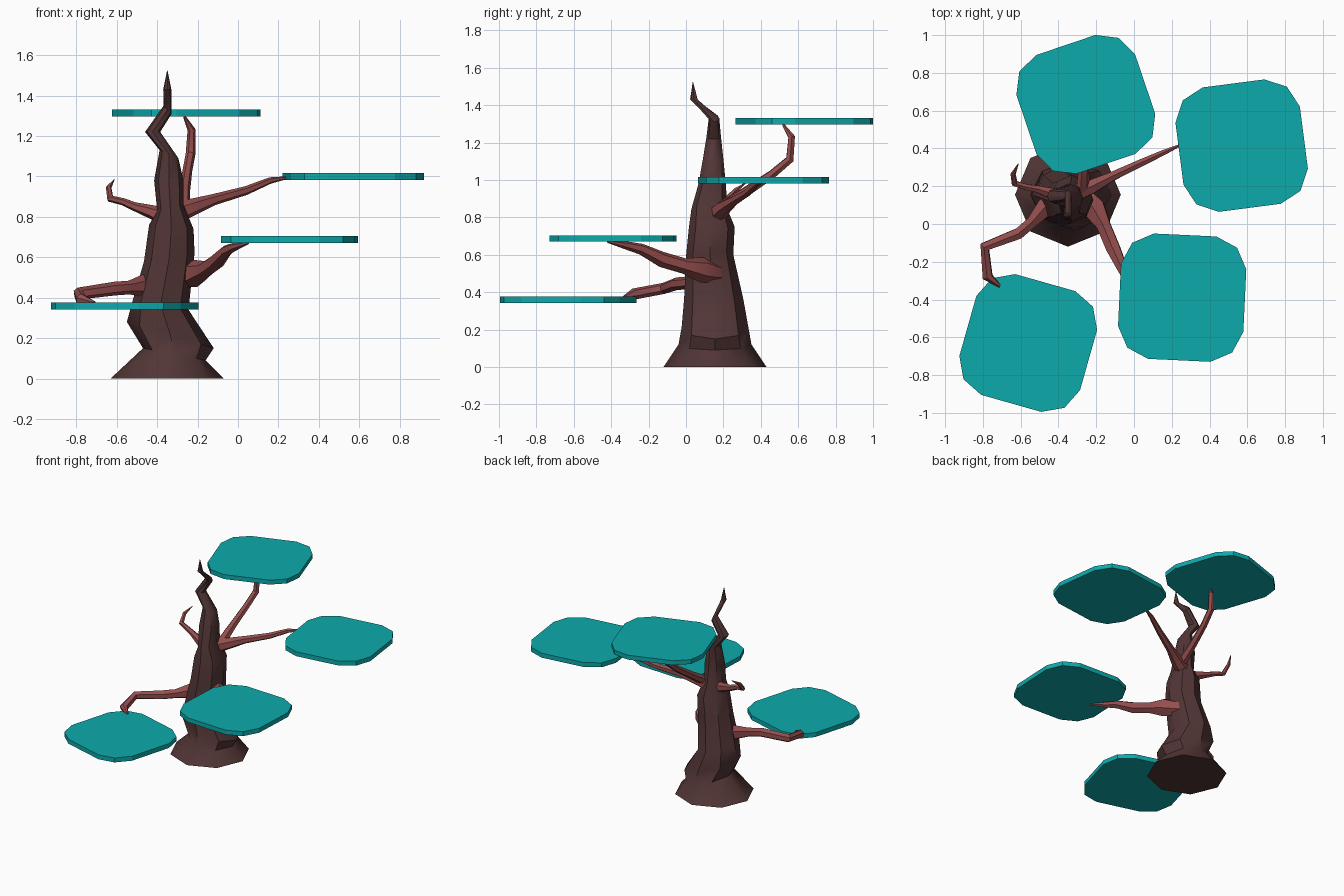
import bpy
from math import sin, cos, pi, radians, tau
from mathutils import Vector

if "Cube" in bpy.data.objects:
    bpy.data.objects.remove(bpy.data.objects["Cube"])


def material(name, rgb):
    m = bpy.data.materials.new(name)
    m.diffuse_color = (*rgb, 1)
    m.use_nodes = True
    m.node_tree.nodes["Principled BSDF"].inputs["Base Color"].default_value = m.diffuse_color
    return m


BARK = material("dark_bark", (0.085, 0.036, 0.036))
WOOD = material("red_wood", (0.30, 0.075, 0.075))
LEAF = material("teal_leaf", (0.004, 0.40, 0.41))


def loft(name, rings, mat, smooth=None):
    """Closed skin over rings of equal vertex count."""
    n = len(rings[0])
    verts = [v for r in rings for v in r]
    faces = [(k * n + i, k * n + (i + 1) % n, (k + 1) * n + (i + 1) % n, (k + 1) * n + i)
             for k in range(len(rings) - 1) for i in range(n)]
    faces.append(tuple(reversed(range(n))))
    faces.append(tuple(range(len(verts) - n, len(verts))))
    me = bpy.data.meshes.new(name)
    me.from_pydata(verts, [], faces)
    me.materials.append(mat)
    ob = bpy.data.objects.new(name, me)
    bpy.context.collection.objects.link(ob)
    if smooth:
        bpy.ops.object.select_all(action='DESELECT')
        ob.select_set(True)
        bpy.context.view_layer.objects.active = ob
        bpy.ops.object.shade_smooth_by_angle(angle=radians(smooth))
    return ob


def branch(name, pts, sides=6):
    """Tapering tube through (x, y, z, radius) points."""
    path = [Vector(p[:3]) for p in pts]
    rings, side = [], Vector((0, 0, 1))
    for k, p in enumerate(path):
        t = (path[min(k + 1, len(path) - 1)] - path[max(k - 1, 0)]).normalized()
        side = (side - t * side.dot(t)).normalized()
        up = t.cross(side)
        r = pts[k][3]
        rings.append([p + r * (side * cos(i * tau / sides) + up * sin(i * tau / sides))
                      for i in range(sides)])
    return loft(name, rings, WOOD, 40)


def platform(name, x, y, z, turn, h=0.034):
    """Flat square slab with two-segment rounded corners."""
    outline = []
    for q in range(4):
        for off, r in ((-26.5, 0.371), (26.5, 0.371), (45, 0.393)):
            a = radians(90 * q + off + turn)
            outline.append((x + r * cos(a), y + r * sin(a)))
    return loft(name, [[(u, v, w) for u, v in outline] for w in (z, z + h)], LEAF)


# Trunk: left x, left z, right x, right z, centre y, half depth
trunk = [(-.63, 0, -.07, 0, .155, .275),
         (-.47, .15, -.16, .09, .155, .195),
         (-.55, .28, -.12, .15, .155, .178),
         (-.52, .39, -.245, .34, .148, .158),
         (-.465, .58, -.215, .62, .127, .126),
         (-.44, .76, -.22, .74, .138, .122),
         (-.40, .83, -.27, .86, .125, .096),
         (-.415, .98, -.27, .98, .14, .073),
         (-.388, 1.13, -.295, 1.09, .145, .055),
         (-.46, 1.22, -.385, 1.22, .148, .04),
         (-.368, 1.35, -.328, 1.31, .15, .028),
         (-.37, 1.43, -.33, 1.43, .042, .02),
         (-.351, 1.525, -.349, 1.525, .037, .001)]
rings = []
for x0, z0, x1, z1, y, d in trunk:
    rings.append([((x0 + x1) / 2 + (x1 - x0) / 2 * cos(i * pi / 4),
                   y + d * sin(i * pi / 4),
                   (z0 + z1) / 2 + (z1 - z0) / 2 * cos(i * pi / 4)) for i in range(8)])
loft("trunk", rings, BARK, 40)

# Branches
branch("front_left_branch", [(-.40, .14, .46, .06), (-.47, .09, .46, .055), (-.54, .01, .45, .034),
                             (-.61, -.05, .445, .034), (-.79, -.12, .42, .03),
                             (-.775, -.28, .39, .03), (-.71, -.33, .375, .008)])
branch("front_right_branch", [(-.29, .17, .50, .05), (-.21, .08, .52, .068), (-.16, -.01, .54, .042),
                              (-.11, -.13, .575, .042), (-.06, -.24, .63, .03),
                              (-.02, -.32, .65, .022), (.05, -.42, .67, .006)])
branch("right_branch", [(-.30, .17, .82, .05), (-.22, .20, .85, .042), (-.12, .25, .885, .028),
                        (.04, .325, .93, .022), (.16, .38, .98, .016), (.25, .42, .995, .006)])
branch("back_branch", [(-.31, .14, .80, .04), (-.27, .20, .86, .035), (-.265, .31, .93, .028),
                       (-.25, .46, 1.03, .024), (-.235, .555, 1.11, .024),
                       (-.23, .565, 1.23, .02), (-.265, .52, 1.295, .007)])
branch("left_twig", [(-.36, .14, .80, .045), (-.43, .16, .825, .034), (-.51, .185, .85, .022),
                     (-.57, .195, .875, .018), (-.632, .215, .89, .018),
                     (-.64, .265, .945, .014), (-.612, .32, .985, .002)])

# Foliage platforms
platform("top_platform", -.255, .633, 1.297, 18.7)
platform("right_platform", .57, .415, .982, 7.4)
platform("front_right_platform", .255, -.39, .67, -2.7)
platform("front_left_platform", -.56, -.63, .342, -15.8)
